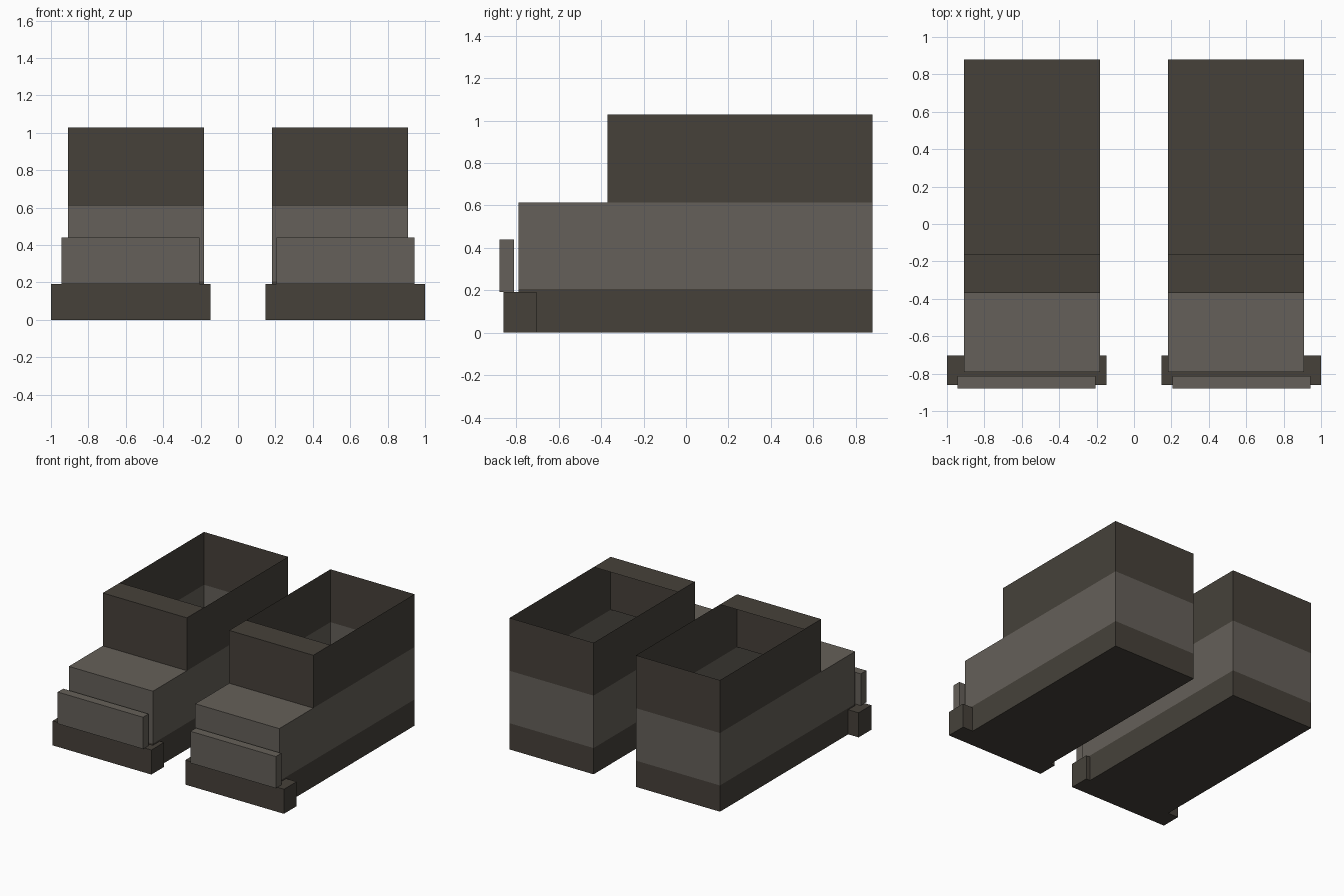
import bpy, bmesh
from mathutils import Vector

if "Cube" in bpy.data.objects:
    bpy.data.objects.remove(bpy.data.objects["Cube"], do_unlink=True)


def material(name, rgb):
    m = bpy.data.materials.new(name)
    m.use_nodes = True
    m.diffuse_color = (*rgb, 1)
    m.node_tree.nodes["Principled BSDF"].inputs["Base Color"].default_value = (*rgb, 1)
    return m


dark = material("dark_brown", (0.061, 0.053, 0.042))
light = material("grey_brown", (0.130, 0.117, 0.100))

SIDES = ("-x", "+x", "-y", "+y")
ALL = SIDES + ("-z", "+z")


def face_side(face):
    """Name the box side a face points to."""
    axis = max(range(3), key=lambda i: abs(face.normal[i]))
    return ("+" if face.normal[axis] > 0 else "-") + "xyz"[axis]


def box(name, x, y, z, mat, keep=ALL):
    """Box between ranges, keeping only the named sides, mirrored to the other boot."""
    lo, hi = (Vector(p) for p in zip(x, y, z))
    bm = bmesh.new()
    bmesh.ops.create_cube(bm, size=1)
    bm.normal_update()
    drop = [f for f in bm.faces if face_side(f) not in keep]
    bmesh.ops.delete(bm, geom=drop, context="FACES")
    for v in bm.verts:
        v.co = Vector(a + (b - a) * (c + 0.5) for a, b, c in zip(lo, hi, v.co))
    mesh = bpy.data.meshes.new(name)
    bm.to_mesh(mesh)
    bm.free()
    mesh.materials.append(mat)
    obj = bpy.data.objects.new(name, mesh)
    bpy.context.collection.objects.link(obj)
    mirror = obj.modifiers.new("Other boot", "MIRROR")
    mirror.use_mirror_merge = False
    return obj


width = (0.183, 0.91)
heel, toe, shin, opening = 0.88, -0.79, -0.37, -0.16
sole_top, foot_top, shaft_top = 0.205, 0.615, 1.028

# Sole, closed on all sides
box("sole", width, (toe, heel), (0, sole_top), dark)

# Hollow foot with a top only over the toes
box("foot_walls", width, (toe, heel), (sole_top, foot_top), light, SIDES)
box("toe_top", width, (toe, shin), (sole_top, foot_top), light, ("+z",))

# Hollow shaft with a strip over the shin
box("shaft_walls", width, (shin, heel), (foot_top, shaft_top), dark, SIDES)
box("shin_strip", width, (shin, opening), (foot_top, shaft_top), dark, ("+z",))

# Bumper around the toe and the upright plate above it
box("toe_bumper", (0.147, 1.0), (-0.86, -0.704), (0, 0.192), dark)
box("toe_plate", (0.205, 0.943), (-0.88, -0.812), (0.192, 0.44), light)
